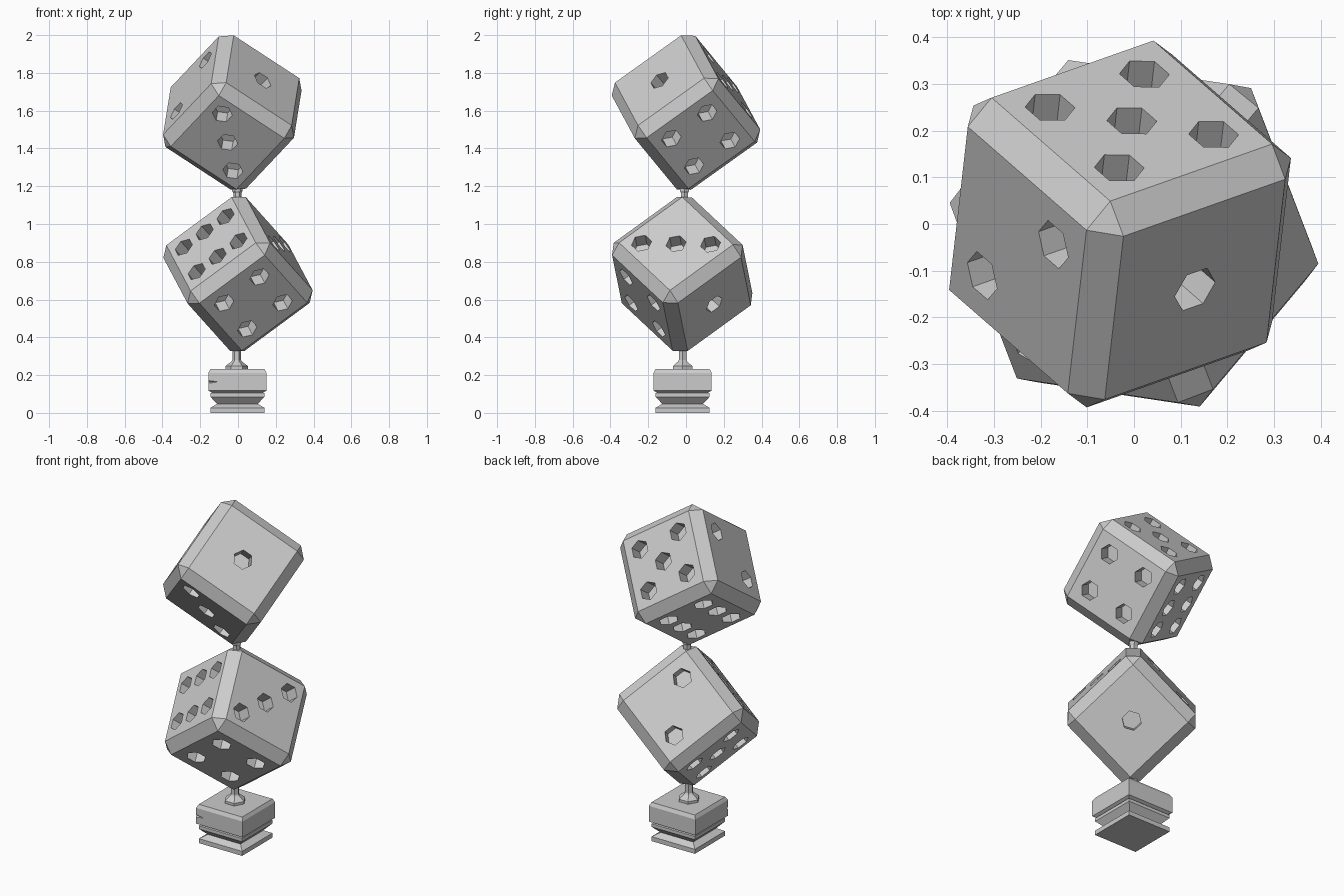
import bpy, bmesh, math
from mathutils import Matrix, Vector

cube = bpy.data.objects.get("Cube")
if cube:
    bpy.data.objects.remove(cube, do_unlink=True)

GREY = (0.6, 0.6, 0.6, 1)
grey = bpy.data.materials.new("plain_grey")
grey.use_nodes = True
grey.diffuse_color = GREY
grey.node_tree.nodes["Principled BSDF"].inputs["Base Color"].default_value = GREY

HALF, BEVEL = 0.273, 0.057      # die half size and edge chamfer
PIP_R, PIP_DEPTH = 0.054, 0.08
X, Y, Z = Vector((1, 0, 0)), Vector((0, 1, 0)), Vector((0, 0, 1))


def add_object(name, bm):
    bmesh.ops.recalc_face_normals(bm, faces=bm.faces)
    mesh = bpy.data.meshes.new(name)
    bm.to_mesh(mesh)
    bm.free()
    mesh.materials.append(grey)
    obj = bpy.data.objects.new(name, mesh)
    bpy.context.collection.objects.link(obj)
    return obj


def turned(name, sides, profile, centre):
    """Stack of regular polygons; profile holds (half width, height)."""
    bm = bmesh.new()
    rings = []
    for half, z in profile:
        r = half / math.cos(math.pi / sides) if sides == 4 else half
        start = math.pi / 4 if sides == 4 else 0
        angles = [start + math.tau * i / sides for i in range(sides)]
        rings.append([bm.verts.new((centre[0] + r * math.cos(a),
                                    centre[1] + r * math.sin(a), z)) for a in angles])
    for low, high in zip(rings, rings[1:]):
        for i in range(sides):
            j = (i + 1) % sides
            bm.faces.new((low[i], low[j], high[j], high[i]))
    bm.faces.new(rings[0])
    bm.faces.new(rings[-1])
    return add_object(name, bm)


def cut(obj, cutter):
    mod = obj.modifiers.new("cut", 'BOOLEAN')
    mod.operation, mod.solver, mod.object = 'DIFFERENCE', 'EXACT', cutter
    bpy.context.view_layer.objects.active = obj
    bpy.ops.object.modifier_apply(modifier=mod.name)
    bpy.data.objects.remove(cutter, do_unlink=True)


def pip_cutter():
    """Six-sided holes: face normal, hexagon axis, cross axis, spots."""
    def corners(s, t):
        return [(a * s, b * t) for a in (-1, 1) for b in (-1, 1)]
    faces = [
        (X, Z, Y, [(0, 0)]),
        (Z, X, Y, [(s, s) for s in (-0.112, 0.112)]),
        (-Y, X, Z, [(s, s) for s in (-0.131, 0, 0.131)]),
        (-Z, X, Y, corners(0.117, 0.117)),
        (Y, X, Z, corners(0.126, 0.126) + [(0, 0)]),
        (-X, Z, Y, corners(0.115, 0.138) + [(-0.115, 0), (0.115, 0)]),
    ]
    bm = bmesh.new()
    for n, u, v, spots in faces:
        turn = Matrix((u.cross(n), u, n)).transposed().to_4x4()
        for a, b in spots:
            place = Matrix.Translation(n * HALF + u * a + v * b) @ turn
            bmesh.ops.create_cone(bm, cap_ends=True, segments=6, radius1=PIP_R,
                                  radius2=PIP_R, depth=2 * PIP_DEPTH, matrix=place)
    return add_object("pip_cutter", bm)


# Chamfered die with sunken pips
bm = bmesh.new()
bmesh.ops.create_cube(bm, size=2 * HALF)
bmesh.ops.bevel(bm, geom=list(bm.edges), offset=BEVEL, offset_type='OFFSET',
                segments=1, affect='EDGES', profile=0.5)
lower_die = add_object("lower_die", bm)
cut(lower_die, pip_cutter())
upper_die = bpy.data.objects.new("upper_die", lower_die.data)
bpy.context.collection.objects.link(upper_die)


def pose(obj, centre, one, five):
    """Aim the one-pip face and the five-pip face."""
    x = Vector(one).normalized()
    z = x.cross(Vector(five)).normalized()
    turn = Matrix((x, z.cross(x), z)).transposed().to_4x4()
    obj.matrix_world = Matrix.Translation(centre) @ turn


pose(lower_die, (0, -0.02, 0.735), (0.52, 0.62, -0.58), (-0.80, 0.12, -0.59))
pose(upper_die, (-0.03, 0, 1.59), (0.585, -0.51, 0.62), (0.10, 0.81, 0.59))

# Square stepped base with a small nick in the front
base = turned("base", 4, [(0.143, 0), (0.143, 0.027), (0.108, 0.048), (0.143, 0.085),
                          (0.143, 0.104), (0.136, 0.108), (0.154, 0.118),
                          (0.154, 0.212), (0.143, 0.232)], (-0.003, -0.018))
bm = bmesh.new()
bmesh.ops.create_cone(bm, cap_ends=True, segments=4, radius1=0.012, radius2=0.001,
                      depth=0.08, matrix=Matrix.Translation((-0.15, -0.172, 0.164))
                      @ Matrix.Rotation(math.pi / 2, 4, 'Y'))
cut(base, add_object("nick_cutter", bm))

# Collar and posts
turned("collar_post", 6, [(0.06, 0.225), (0.06, 0.247), (0.028, 0.272),
                          (0.023, 0.28), (0.023, 0.36)], (-0.007, -0.018))
turned("middle_post", 6, [(0.022, 1.1), (0.022, 1.165), (0.028, 1.175),
                          (0.028, 1.21)], (-0.003, -0.008))
